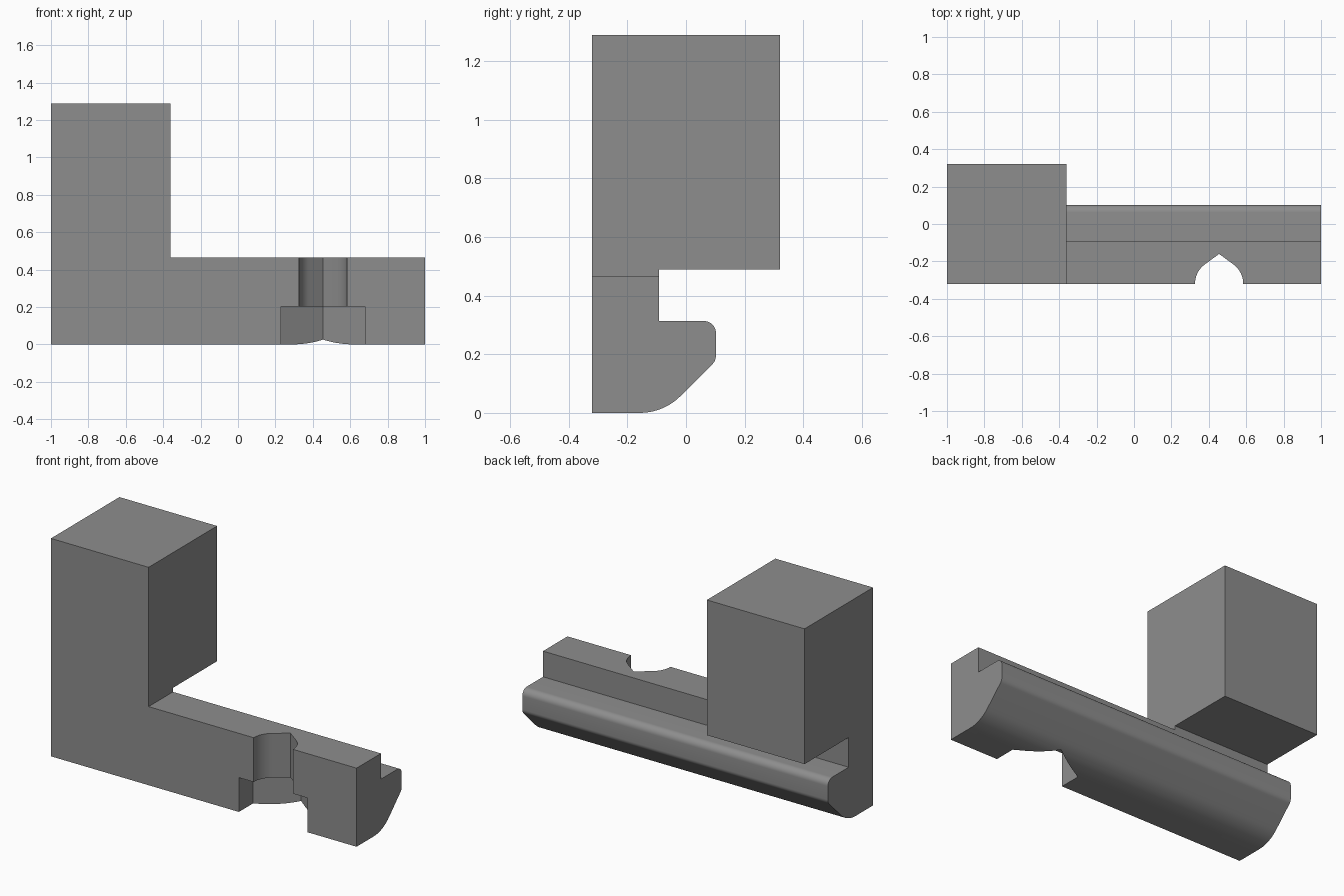
import bpy, bmesh, math
from mathutils import Matrix

if "Cube" in bpy.data.objects:
    bpy.data.objects.remove(bpy.data.objects["Cube"])

X0, X1, X2 = -1.0, -0.361, 1.0       # block left, block right, rail end
FRONT, BACK = -0.32, 0.32
STEP_Y = -0.092
HOLE_R, HEX_R = 0.129, 0.26

grey = bpy.data.materials.new("grey plastic")
grey.diffuse_color = (0.27, 0.27, 0.27, 1)
grey.use_nodes = True
grey.node_tree.nodes["Principled BSDF"].inputs["Base Color"].default_value = grey.diffuse_color


def prism(name, pts, depth, matrix=Matrix()):
    """Extrude a 2D outline along local z, then place it with the matrix."""
    bm = bmesh.new()
    face = bm.faces.new([bm.verts.new((a, b, 0)) for a, b in pts])
    ext = bmesh.ops.extrude_face_region(bm, geom=[face])
    verts = [v for v in ext["geom"] if isinstance(v, bmesh.types.BMVert)]
    bmesh.ops.translate(bm, verts=verts, vec=(0, 0, depth))
    bm.transform(matrix)
    bmesh.ops.recalc_face_normals(bm, faces=bm.faces)
    mesh = bpy.data.meshes.new(name)
    bm.to_mesh(mesh)
    bm.free()
    mesh.materials.append(grey)
    obj = bpy.data.objects.new(name, mesh)
    bpy.context.collection.objects.link(obj)
    return obj


def arc(cx, cy, r, a0, a1, n):
    return [(cx + r * math.cos(math.radians(a0 + (a1 - a0) * i / n)),
             cy + r * math.sin(math.radians(a0 + (a1 - a0) * i / n)))
            for i in range(n + 1)]


def ring(r, n, start=0):
    return arc(0, 0, r, start, start + 360, n)[:-1]


def apply_boolean(target, tool, operation):
    mod = target.modifiers.new("boolean", 'BOOLEAN')
    mod.operation, mod.object, mod.solver = operation, tool, 'EXACT'
    bpy.context.view_layer.objects.active = target
    bpy.ops.object.modifier_apply(modifier=mod.name)
    bpy.data.objects.remove(tool, do_unlink=True)


# Local axes (a, b, depth) -> (y, z, x) and (x, z, backwards y)
along_x = Matrix(((0, 0, 1, X0), (1, 0, 0, 0), (0, 1, 0, 0), (0, 0, 0, 1)))


def along_y(x, y, z):
    return Matrix(((1, 0, 0, x), (0, 0, 1, y), (0, 1, 0, z), (0, 0, 0, 1)))


# Rail with rounded, chamfered lip
outline = [(FRONT, 0)]
outline += arc(-0.158, 0.198, 0.198, -90, -45, 10)
outline += arc(0.062, 0.1946, 0.04, -45, 0, 6)
outline += arc(0.062, 0.273, 0.04, 0, 90, 10)
outline += [(STEP_Y, 0.313), (STEP_Y, 0.465), (FRONT, 0.465)]
bracket = prism("clamp_bracket", outline, X2 - X0, along_x)

# Upright block with its narrow neck
block = prism("upright_block", [(FRONT, 0.2), (STEP_Y, 0.2), (STEP_Y, 0.489),
              (BACK, 0.489), (BACK, 1.289), (FRONT, 1.289)], X1 - X0, along_x)
apply_boolean(bracket, block, 'UNION')

# Bolt hole and hexagonal nut pocket through the block
apply_boolean(bracket, prism("bolt_hole", ring(HOLE_R, 64), 1,
              along_y(-0.681, -0.5, 0.89)), 'DIFFERENCE')
apply_boolean(bracket, prism("nut_pocket", ring(HEX_R, 6, 90), 0.5,
              along_y(-0.681, 0.08, 0.89)), 'DIFFERENCE')

# Half-open teardrop hole and hexagonal nut recess in the rail
teardrop = arc(0, 0, HOLE_R, 145 - 20, 360 + 55, 48) + [(0, 0.16)]
apply_boolean(bracket, prism("teardrop_hole", teardrop, 0.9,
              Matrix.Translation((0.455, FRONT, -0.2))), 'DIFFERENCE')
apply_boolean(bracket, prism("nut_recess", ring(HEX_R, 6, 90), 0.403,
              Matrix.Translation((0.455, FRONT, -0.2))), 'DIFFERENCE')

# Merge coplanar faces and smooth only the curved surfaces
bm = bmesh.new()
bm.from_mesh(bracket.data)
bmesh.ops.remove_doubles(bm, verts=bm.verts, dist=1e-5)
bmesh.ops.dissolve_limit(bm, angle_limit=math.radians(0.5),
                         verts=bm.verts, edges=bm.edges)
bm.to_mesh(bracket.data)
bm.free()
bpy.ops.object.select_all(action='DESELECT')
bracket.select_set(True)
bpy.context.view_layer.objects.active = bracket
bpy.ops.object.shade_smooth_by_angle(angle=math.radians(25))
